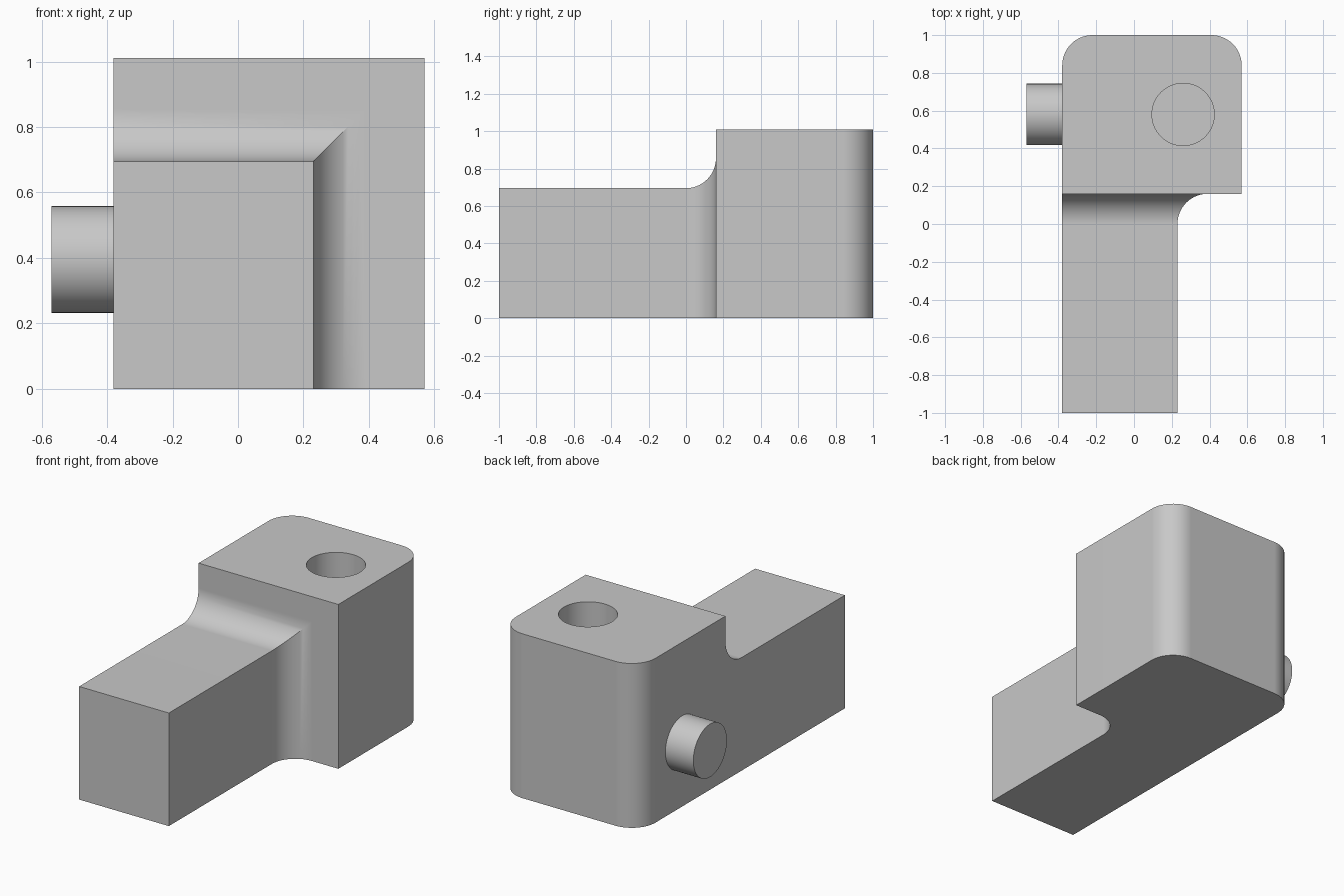
import bpy, bmesh, math

cube = bpy.data.objects.get("Cube")
if cube:
    bpy.data.objects.remove(cube, do_unlink=True)

LEFT, RIGHT, TOP = -0.38, 0.57, 1.01       # head block limits
ARM_RIGHT, ARM_TOP, STEP = 0.23, 0.695, 0.16
R, STEPS = 0.16, 14                        # fillet radius and segments

grey = bpy.data.materials.new("plain grey")
grey.use_nodes = True
colour = (0.58, 0.58, 0.58, 1)
grey.diffuse_color = colour
grey.node_tree.nodes["Principled BSDF"].inputs["Base Color"].default_value = colour


def loft(name, rings):
    """Closed solid through rectangles (y, x_min, x_max, z_max) standing on z = 0."""
    bm = bmesh.new()
    loops = [[bm.verts.new(p) for p in ((a, y, 0), (b, y, 0), (b, y, h), (a, y, h))]
             for y, a, b, h in rings]
    for one, two in zip(loops, loops[1:]):
        for i in range(4):
            j = (i + 1) % 4
            bm.faces.new((one[i], one[j], two[j], two[i]))
    bm.faces.new(loops[0])
    bm.faces.new(loops[-1])
    bmesh.ops.recalc_face_normals(bm, faces=bm.faces)
    mesh = bpy.data.meshes.new(name)
    bm.to_mesh(mesh)
    bm.free()
    mesh.materials.append(grey)
    obj = bpy.data.objects.new(name, mesh)
    bpy.context.collection.objects.link(obj)
    return obj


def cylinder(name, radius, depth, location, rotation=(0, 0, 0)):
    bpy.ops.mesh.primitive_cylinder_add(vertices=64, radius=radius, depth=depth,
                                        location=location, rotation=rotation)
    obj = bpy.context.object
    obj.name = name
    obj.data.materials.append(grey)
    return obj


def select(obj):
    bpy.ops.object.select_all(action='DESELECT')
    obj.select_set(True)
    bpy.context.view_layer.objects.active = obj


def combine(target, other, operation):
    select(target)
    mod = target.modifiers.new(operation.title(), 'BOOLEAN')
    mod.operation, mod.solver, mod.object = operation, 'EXACT', other
    bpy.ops.object.modifier_apply(modifier=mod.name)
    bpy.data.objects.remove(other, do_unlink=True)


angles = [math.pi / 2 * i / STEPS for i in range(STEPS + 1)]

# Head block with two rounded rear corners
rings = [(STEP, LEFT, RIGHT, TOP)]
for t in angles:
    inset = R * (1 - math.cos(t))
    rings.append((1 - R + R * math.sin(t), LEFT + inset, RIGHT - inset, TOP))
body = loft("body", rings)

# Arm that flares into the head through mitred concave fillets
rings = [(-1, LEFT, ARM_RIGHT, ARM_TOP)]
for t in angles:
    flare = R * (1 - math.cos(t))
    rings.append((STEP - R + R * math.sin(t), LEFT, ARM_RIGHT + flare, ARM_TOP + flare))
rings.append((STEP + 0.1, LEFT, ARM_RIGHT + R, ARM_TOP + R))
combine(body, loft("arm", rings), 'UNION')

# Blind hole in the top of the head
combine(body, cylinder("hole_cutter", 0.165, 1, (0.26, 0.58, TOP)), 'DIFFERENCE')

# Side pin
pin = cylinder("side_pin", 0.163, 0.21, (-0.465, 0.58, 0.395), (0, math.pi / 2, 0))

for obj in (body, pin):
    select(obj)
    bpy.ops.object.shade_smooth_by_angle(angle=math.radians(30))
    weighted = obj.modifiers.new("Clean shading", 'WEIGHTED_NORMAL')
    weighted.keep_sharp = True
